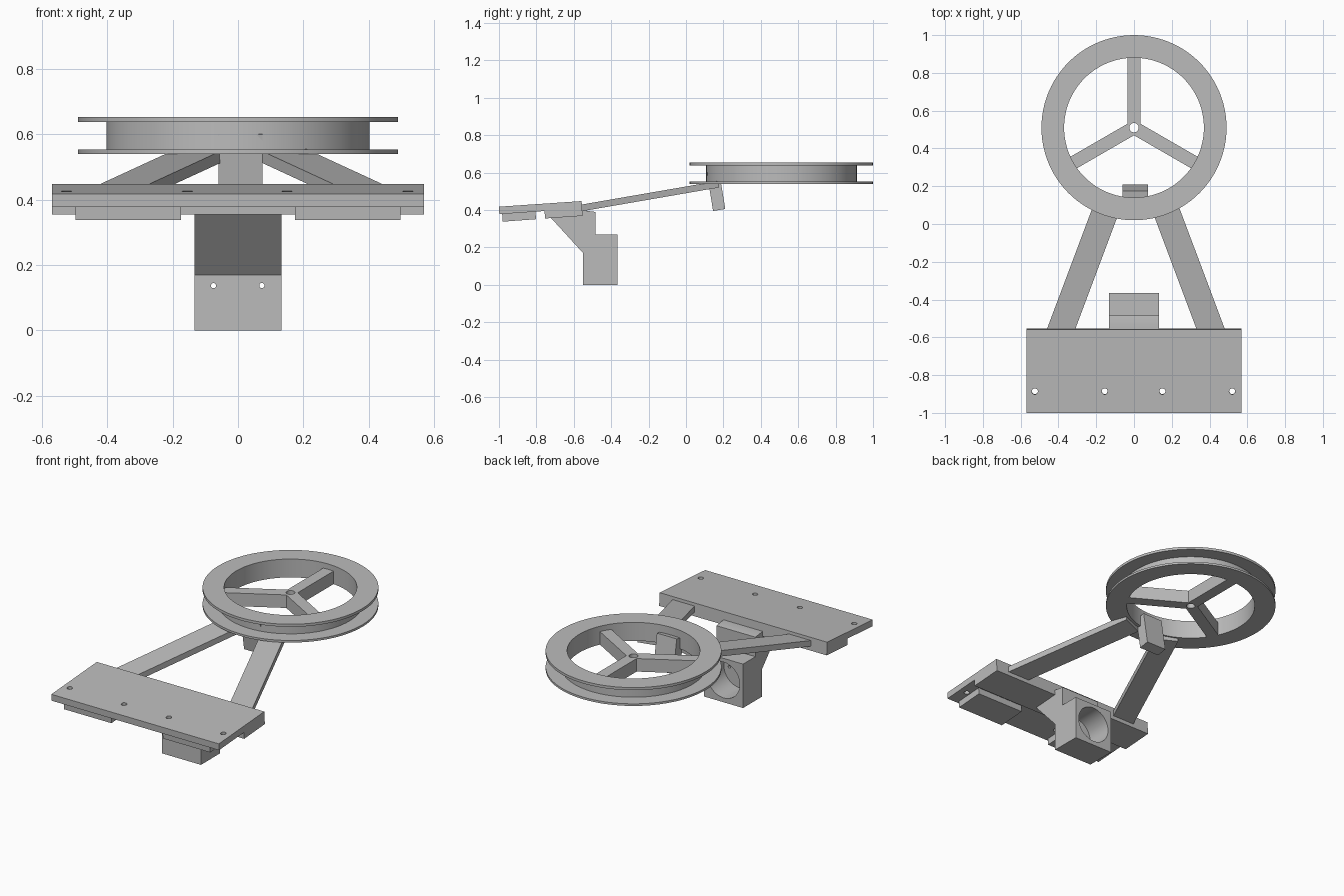
import bpy
import bmesh
from math import cos, sin, radians, pi
from mathutils import Matrix, Vector

default = bpy.data.objects.get("Cube")
if default:
    bpy.data.objects.remove(default, do_unlink=True)

GREY = (0.5, 0.5, 0.5, 1.0)
grey = bpy.data.materials.new("plain grey")
grey.use_nodes = True
grey.diffuse_color = GREY
grey.node_tree.nodes["Principled BSDF"].inputs["Base Color"].default_value = GREY


def finish(name, bm):
    """Turn a bmesh into a grey object."""
    bmesh.ops.recalc_face_normals(bm, faces=bm.faces[:])
    mesh = bpy.data.meshes.new(name)
    bm.to_mesh(mesh)
    bm.free()
    mesh.materials.append(grey)
    ob = bpy.data.objects.new(name, mesh)
    bpy.context.collection.objects.link(ob)
    return ob


def prism(name, low, high):
    """Solid between two matching outlines."""
    bm = bmesh.new()
    a = [bm.verts.new(p) for p in low]
    b = [bm.verts.new(p) for p in high]
    bm.faces.new(a)
    bm.faces.new(b)
    for i in range(len(a)):
        j = (i + 1) % len(a)
        bm.faces.new((a[i], a[j], b[j], b[i]))
    return finish(name, bm)


def side_profile(name, yz, x0, x1):
    return prism(name, [(x0, y, z) for y, z in yz], [(x1, y, z) for y, z in yz])


def cut_hole(ob, start, end, radius, sides=32):
    """Drill a round hole between two points."""
    start, end = Vector(start), Vector(end)
    axis = end - start
    bm = bmesh.new()
    bmesh.ops.create_cone(
        bm, cap_ends=True, segments=sides, radius1=radius, radius2=radius,
        depth=axis.length,
        matrix=Matrix.Translation((start + end) / 2)
        @ axis.to_track_quat("Z", "Y").to_matrix().to_4x4())
    cutter = finish("hole_cutter", bm)
    cutter.hide_render = True
    mod = ob.modifiers.new("hole", "BOOLEAN")
    mod.operation, mod.solver, mod.object = "DIFFERENCE", "EXACT", cutter
    graph = bpy.context.evaluated_depsgraph_get()
    cut_mesh = bpy.data.meshes.new_from_object(ob.evaluated_get(graph))
    ob.modifiers.clear()
    ob.data = cut_mesh
    bpy.data.objects.remove(cutter, do_unlink=True)


def smooth(ob):
    bpy.ops.object.select_all(action="DESELECT")
    ob.select_set(True)
    bpy.context.view_layer.objects.active = ob
    bpy.ops.object.shade_smooth_by_angle(angle=radians(30))


# Tilted mounting plate with a thicker rear strip
plate = side_profile("mounting_plate", [
    (-1.0, 0.418), (-0.998, 0.378), (-0.756, 0.395), (-0.754, 0.355),
    (-0.553, 0.369), (-0.558, 0.448)], -0.57, 0.57)
for x in (-0.525, -0.155, 0.15, 0.52):
    cut_hole(plate, (x, -0.88, 0.3), (x, -0.89, 0.5), 0.016, 24)

# Two pads under the front of the plate
for side, x in (("right", -0.497), ("left", 0.175)):
    side_profile(side + "_pad", [
        (-0.98, 0.338), (-0.802, 0.351), (-0.805, 0.395), (-0.983, 0.383)],
        x, x + 0.322)

# Motor bracket with a blind round socket and two screw holes
bracket = side_profile("motor_bracket", [
    (-0.55, 0), (-0.365, 0), (-0.365, 0.27), (-0.485, 0.27), (-0.485, 0.39),
    (-0.56, 0.40), (-0.724, 0.36), (-0.55, 0.17)], -0.133, 0.133)
cut_hole(bracket, (0, -0.525, 0.137), (0, -0.3, 0.137), 0.11, 64)
for x in (-0.075, 0.073):
    cut_hole(bracket, (x, -0.6, 0.137), (x, -0.5, 0.137), 0.008, 16)
smooth(bracket)

# Converging arms, mirrored about the post
ARM_CENTRE = 0.01
outline = [(0.328, -0.575), (0.478, -0.575), (0.196, 0.176), (0.065, 0.126)]
for side, s in (("left", 1), ("right", -1)):
    top = [(ARM_CENTRE + s * x, y, 0.43 + 0.173 * (y + 0.555)) for x, y in outline]
    prism(side + "_arm", [(x, y, z - 0.036) for x, y, z in top], top)

# Leaning post at the tip of the arms
side_profile("pivot_post", [
    (0.145, 0.395), (0.21, 0.406), (0.176, 0.612), (0.111, 0.60)], -0.06, 0.075)

# Grooved wheel rim, turned around the hub axis
HUB_Y = 0.51
section = [(0.37, 0.54), (0.49, 0.54), (0.49, 0.553), (0.403, 0.553),
           (0.403, 0.637), (0.49, 0.637), (0.49, 0.653), (0.37, 0.653)]
bm = bmesh.new()
ring = [bm.verts.new((r, HUB_Y, z)) for r, z in section]
edges = [bm.edges.new((ring[i], ring[i - 1])) for i in range(len(ring))]
bmesh.ops.spin(bm, geom=ring + edges, cent=(0, HUB_Y, 0), axis=(0, 0, 1),
               angle=2 * pi, steps=96, use_merge=True)
bmesh.ops.remove_doubles(bm, verts=bm.verts[:], dist=0.0001)
smooth(finish("wheel_rim", bm))

# Three spokes as one star, bored at the centre
HALF, REACH = 0.035, 0.385
star = []
for k in range(3):
    a = radians(90 + 120 * k)
    u, v = Vector((cos(a), sin(a))), Vector((-sin(a), cos(a)))
    inner = HALF / sin(radians(60))
    b = a + radians(60)
    star += [u * REACH - v * HALF, u * REACH + v * HALF,
             Vector((cos(b), sin(b))) * inner]
spokes = prism("wheel_spokes", [(p.x, p.y + HUB_Y, 0.54) for p in star],
               [(p.x, p.y + HUB_Y, 0.62) for p in star])
cut_hole(spokes, (0, HUB_Y, 0.5), (0, HUB_Y, 0.7), 0.025, 24)
smooth(spokes)
